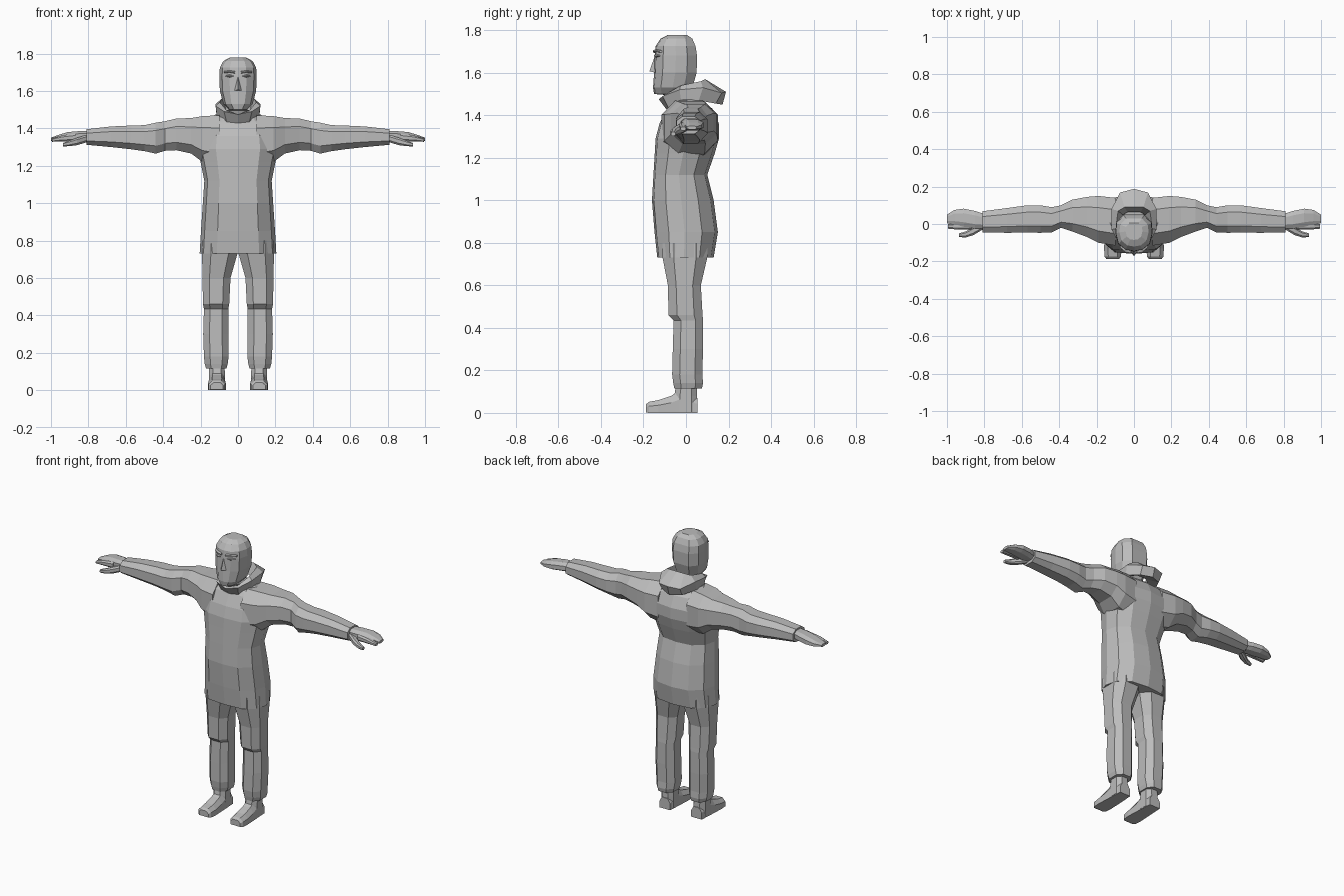
import bpy, bmesh, math

cloth = bpy.data.materials.new("plain_grey")
cloth.diffuse_color = (0.5, 0.5, 0.5, 1)

# Unit cross-sections
OCT = [(-.5, -1), (.5, -1), (1, -.5), (1, .5), (.5, 1), (-.5, 1), (-1, .5), (-1, -.5)]
BODY = [(0, -1), (.55, -.94), (.9, -.55), (1, -.05), (.9, .5), (.55, .9), (0, 1),
        (-.55, .9), (-.9, .5), (-1, -.05), (-.9, -.55), (-.55, -.94)]
HEAD = [(0, -1), (.45, -.93), (.85, -.6), (1, 0), (.95, .55), (.55, 1),
        (-.55, 1), (-.95, .55), (-1, 0), (-.85, -.6), (-.45, -.93)]


def finish(name, bm, mirror=False):
    bmesh.ops.recalc_face_normals(bm, faces=bm.faces)
    me = bpy.data.meshes.new(name)
    bm.to_mesh(me)
    bm.free()
    me.materials.append(cloth)
    ob = bpy.data.objects.new(name, me)
    bpy.context.collection.objects.link(ob)
    if mirror:
        ob.modifiers.new("mirror", 'MIRROR')
    return ob


def loft(name, axis, sections, profile=OCT, mirror=False):
    """Sections: (position, a_min, a_max, b_min, b_max) across the axis."""
    bm = bmesh.new()
    rings = []
    for p, a0, a1, b0, b1 in sections:
        ring = []
        for u, v in profile:
            a = (a0 + a1) / 2 + u * (a1 - a0) / 2
            b = (b0 + b1) / 2 + v * (b1 - b0) / 2
            co = {'x': (p, a, b), 'y': (a, p, b), 'z': (a, b, p)}[axis]
            ring.append(bm.verts.new(co))
        rings.append(ring)
    n = len(profile)
    for r, s in zip(rings, rings[1:]):
        for i in range(n):
            j = (i + 1) % n
            bm.faces.new((r[i], r[j], s[j], s[i]))
    bm.faces.new(rings[0])
    bm.faces.new(rings[-1])
    return finish(name, bm, mirror)


def upright(name, rows, profile):
    """Symmetric loft: (height, half width, front y, back y)."""
    return loft(name, 'z', [(z, -w, w, f, b) for z, w, f, b in rows], profile)


# Coat body, hem to neck
upright("coat", [
    (.73, .205, -.135, .13), (.85, .198, -.148, .15), (1.0, .188, -.16, .13),
    (1.12, .18, -.153, .10), (1.22, .20, -.147, .135), (1.29, .215, -.143, .155),
    (1.36, .205, -.125, .155), (1.43, .18, -.09, .125), (1.475, .12, -.05, .07)], BODY)

# Sleeves
loft("sleeve", 'x', [
    (.10, -.115, .14, 1.20, 1.47), (.19, -.10, .15, 1.22, 1.465), (.25, -.07, .145, 1.265, 1.455),
    (.33, -.04, .13, 1.283, 1.452), (.39, -.02, .10, 1.28, 1.438), (.44, -.045, .09, 1.265, 1.43),
    (.50, -.047, .10, 1.278, 1.417), (.57, -.046, .10, 1.288, 1.415), (.68, -.047, .085, 1.30, 1.41),
    (.81, -.045, .068, 1.312, 1.395)], OCT, True)

# Hands: palm with joined fingers, index finger and thumb
loft("palm", 'x', [
    (.79, -.025, .05, 1.33, 1.385), (.85, -.025, .07, 1.33, 1.385), (.91, -.015, .082, 1.328, 1.38),
    (.96, -.005, .075, 1.33, 1.365), (1.0, .005, .05, 1.333, 1.35)], OCT, True)
loft("index_finger", 'x', [
    (.87, -.03, .01, 1.33, 1.372), (.94, -.03, .005, 1.33, 1.362), (.995, -.025, 0, 1.328, 1.345)],
    OCT, True)
loft("thumb", 'x', [
    (.81, -.03, .01, 1.325, 1.365), (.86, -.06, -.015, 1.31, 1.35), (.90, -.072, -.04, 1.305, 1.335),
    (.935, -.07, -.05, 1.303, 1.322)], OCT, True)

# Trousers with a step below the knee and loose cuffs
loft("trouser_leg", 'z', [
    (.80, 0, .19, -.11, .10), (.73, .003, .192, -.11, .10), (.60, .04, .19, -.085, .07),
    (.46, .047, .187, -.082, .078), (.435, .052, .182, -.058, .08), (.30, .052, .186, -.062, .08),
    (.18, .05, .182, -.065, .077), (.14, .055, .178, -.06, .08), (.115, .062, .17, -.055, .075)],
    OCT, True)

# Boots: upright ankle and long foot
loft("boot_ankle", 'z', [
    (.14, .072, .155, -.045, .05), (.08, .07, .155, -.055, .052), (.004, .07, .155, -.06, .055)],
    OCT, True)
SOLE = [(-1, -1), (1, -1), (1, .2), (.55, 1), (-.55, 1), (-1, .2)]
loft("boot_foot", 'y', [
    (.055, .075, .15, 0, .07), (-.03, .07, .155, 0, .105), (-.07, .068, .157, 0, .08),
    (-.13, .065, .16, 0, .06), (-.175, .07, .157, 0, .052), (-.188, .08, .147, .003, .04)],
    SOLE, True)

# Hooded head and neck
upright("head", [
    (1.42, .07, -.06, .05), (1.495, .065, -.09, .03), (1.50, .05, -.15, .025),
    (1.53, .078, -.155, .03), (1.60, .097, -.15, .05), (1.68, .10, -.147, .052),
    (1.725, .097, -.143, .045), (1.76, .078, -.12, .03), (1.778, .045, -.085, .005)], HEAD)

# Nose wedge
bm = bmesh.new()
v = [bm.verts.new(c) for c in [(0, -.143, 1.69), (-.022, -.143, 1.60), (.022, -.143, 1.60),
                               (0, -.172, 1.607)]]
for f in ((0, 1, 3), (0, 3, 2), (1, 2, 3), (0, 2, 1)):
    bm.faces.new([v[i] for i in f])
finish("nose", bm)

# Brows and eyelids
loft("brow", 'x', [(.015, -.155, -.13, 1.693, 1.705), (.045, -.152, -.12, 1.698, 1.71),
                   (.075, -.125, -.10, 1.695, 1.705)], OCT, True)
loft("eyelid", 'x', [(.025, -.15, -.13, 1.678, 1.682), (.045, -.15, -.12, 1.672, 1.688),
                     (.068, -.13, -.10, 1.678, 1.682)], OCT, True)

# Folded collar: columns from front to back of (bottom, outer rim, inner rim)
COLUMNS = [
    ((0, -.09, 1.425), (0, -.128, 1.475), (0, -.10, 1.475)),
    ((.06, -.08, 1.43), (.075, -.11, 1.49), (.06, -.085, 1.495)),
    ((.11, -.02, 1.445), (.12, -.03, 1.52), (.098, -.025, 1.54)),
    ((.115, .06, 1.47), (.12, .08, 1.53), (.085, .07, 1.56)),
    ((.07, .14, 1.455), (.075, .168, 1.505), (.05, .09, 1.57)),
    ((0, .172, 1.45), (0, .188, 1.51), (0, .09, 1.57))]
bm = bmesh.new()
cols = []
for c in COLUMNS:
    x, y, z = c[2]
    pts = list(c) + [(x * .7, y * .7, z - .07)]
    cols.append([bm.verts.new(p) for p in pts])
for a, b in zip(cols, cols[1:]):
    for i in range(4):
        j = (i + 1) % 4
        bm.faces.new((a[i], a[j], b[j], b[i]))
finish("folded_hood", bm, True)
